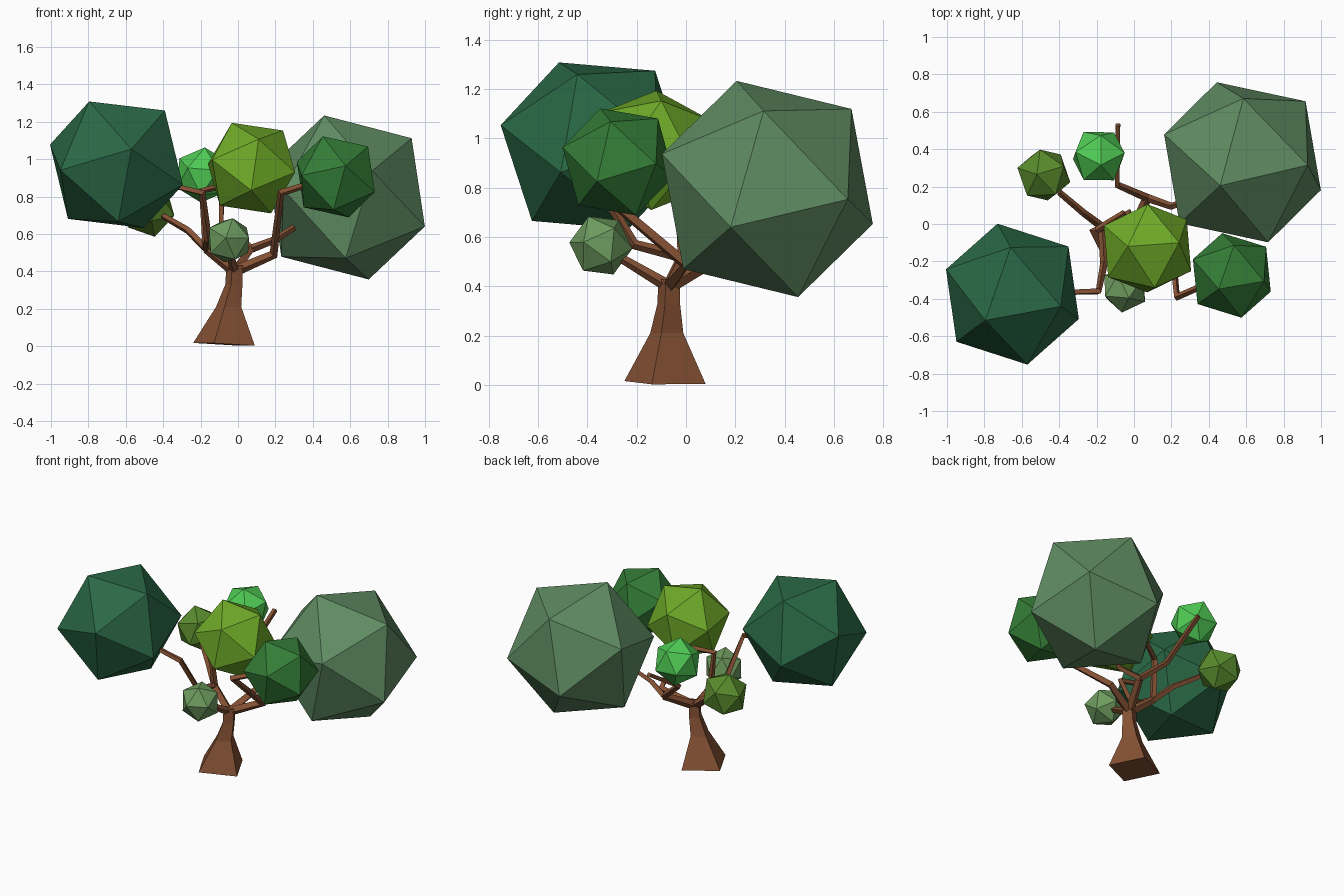
import bpy, bmesh, math
from mathutils import Vector

if "Cube" in bpy.data.objects:
    bpy.data.objects.remove(bpy.data.objects["Cube"])

PHI = (1 + 5 ** 0.5) / 2


def material(name, rgb):
    m = bpy.data.materials.new(name)
    m.diffuse_color = (*rgb, 1)
    m.use_nodes = True
    m.node_tree.nodes["Principled BSDF"].inputs["Base Color"].default_value = m.diffuse_color
    return m


def finish(name, bm, mat):
    bmesh.ops.recalc_face_normals(bm, faces=bm.faces)
    me = bpy.data.meshes.new(name)
    bm.to_mesh(me)
    bm.free()
    me.materials.append(mat)
    ob = bpy.data.objects.new(name, me)
    bpy.context.collection.objects.link(ob)
    return ob


def foliage(name, center, radius, a, b, rgb):
    """Icosahedron turned so that one edge runs between directions a and b."""
    a, b = Vector(a).normalized(), Vector(b).normalized()
    w, u = (a + b).normalized(), (b - a).normalized()
    v = w.cross(u)
    s = radius / math.sqrt(1 + PHI * PHI)
    bm = bmesh.new()
    for p, q, r in ((u, v, w), (v, w, u), (w, u, v)):
        for i in (-1, 1):
            for j in (-1, 1):
                bm.verts.new(Vector(center) + s * (i * p + j * PHI * r))
    bmesh.ops.convex_hull(bm, input=bm.verts)
    finish(name, bm, material(name, rgb))


def branch(name, pts, r0=0.026, r1=0.017):
    """Four-sided tapering limb along a bent path."""
    cu = bpy.data.curves.new(name, 'CURVE')
    cu.dimensions = '3D'
    cu.bevel_depth = 1
    cu.bevel_resolution = 0
    cu.use_fill_caps = True
    sp = cu.splines.new('POLY')
    sp.points.add(len(pts) - 1)
    for i, p in enumerate(pts):
        sp.points[i].co = (*p, 1)
        sp.points[i].radius = r0 + (r1 - r0) * i / (len(pts) - 1)
    sp.use_smooth = False
    cu.materials.append(bark)
    bpy.context.collection.objects.link(bpy.data.objects.new(name, cu))


bark = material("bark", (0.24, 0.085, 0.035))

# Trunk: stacked twisted squares (x, y, z, side)
bm = bmesh.new()
rings = []
for x, y, z, side in ((-0.075, -0.085, 0.01, 0.245), (-0.05, -0.078, 0.21, 0.1),
                      (-0.022, -0.07, 0.33, 0.068), (-0.018, -0.068, 0.43, 0.066)):
    ring = []
    for k in range(4):
        t = math.radians(27 + 45 + 90 * k)
        d = side / math.sqrt(2)
        dx, dy = d * math.cos(t), d * math.sin(t)
        tilt = -0.05 * dx - 0.02 * dy if z < 0.1 else 0
        ring.append(bm.verts.new((x + dx, y + dy, z + tilt)))
    rings.append(ring)
for lo, hi in zip(rings, rings[1:]):
    for k in range(4):
        bm.faces.new((lo[k], lo[k - 1], hi[k - 1], hi[k]))
bm.faces.new(rings[0])
bm.faces.new(rings[-1])
finish("trunk", bm, bark)

# Branches
fork = (-0.02, -0.07, 0.40)
left = (-0.17, -0.015, 0.52)
back = (0.07, 0.14, 0.52)
branch("left_limb", [fork, left], 0.03, 0.024)
branch("back_limb", [fork, back], 0.03, 0.024)
branch("dark_branch", [left, (-0.16, -0.21, 0.57), (-0.19, -0.36, 0.82), (-0.34, -0.365, 0.855)], 0.023)
branch("top_branch", [left, (-0.195, -0.03, 0.83), (-0.05, 0.06, 0.865)], 0.022)
branch("olive_branch", [left, (-0.27, 0.06, 0.62), (-0.4, 0.17, 0.695)], 0.022)
branch("bright_branch", [back, (-0.09, 0.21, 0.66), (-0.086, 0.53, 0.86)], 0.022)
branch("big_branch", [back, (0.2, 0.095, 0.57), (0.3, 0.13, 0.635)], 0.022)
branch("right_branch", [fork, (0.19, 0.0, 0.49), (0.23, -0.39, 0.82), (0.345, -0.34, 0.855)], 0.03)
branch("low_branch", [fork, (-0.05, -0.29, 0.53)])

# Foliage clumps
foliage("foliage_dark", (-0.65, -0.375, 0.97), 0.394,
        (-0.147, -0.141, 0.34), (0.26, -0.065, 0.29), (0.023, 0.14, 0.061))
foliage("foliage_big", (0.58, 0.33, 0.795), 0.471,
        (-0.12, -0.125, 0.439), (0.35, -0.015, 0.317), (0.115, 0.26, 0.122))
foliage("foliage_lime", (0.072, -0.13, 0.952), 0.264,
        (-0.107, 0.01, 0.241), (0.171, 0.03, 0.2), (0.156, 0.4, 0.021))
foliage("foliage_mid", (0.523, -0.275, 0.905), 0.239,
        (-0.075, -0.072, 0.213), (0.178, -0.03, 0.16), (0.034, 0.205, 0.038))
foliage("foliage_bright", (-0.188, 0.363, 0.915), 0.155,
        (0.0, -0.05, 0.145), (0.144, 0.022, 0.06), (0.08, 0.6, 0.09))
foliage("foliage_olive", (-0.482, 0.262, 0.73), 0.15,
        (-0.045, 0.0, 0.14), (0.115, 0.05, 0.09), (0.1, 0.26, 0.026))
foliage("foliage_sage", (-0.05, -0.345, 0.566), 0.13,
        (-0.015, -0.125, 0.01), (0.023, -0.05, 0.12), (0.155, 0.33, 0.114))
